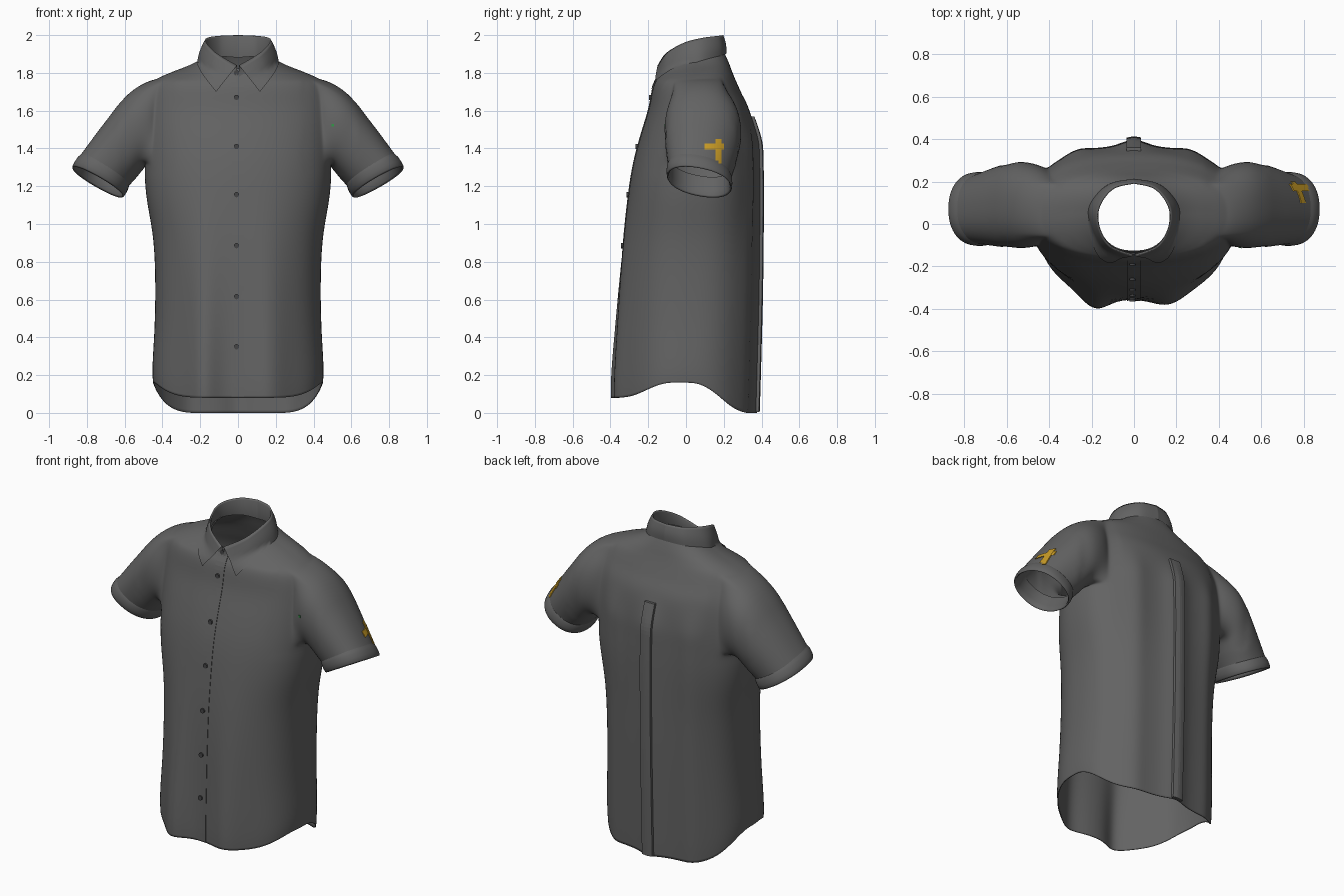
import bpy, bmesh, math
from mathutils import Vector
from mathutils.bvhtree import BVHTree

if "Cube" in bpy.data.objects:
    bpy.data.objects.remove(bpy.data.objects["Cube"])


def material(name, rgb):
    m = bpy.data.materials.new(name)
    m.diffuse_color = (*rgb, 1)
    m.use_nodes = True
    m.node_tree.nodes["Principled BSDF"].inputs["Base Color"].default_value = m.diffuse_color
    return m


CLOTH = material("charcoal cloth", (0.125, 0.125, 0.125))
DARK = material("dark button", (0.06, 0.06, 0.062))
GOLD = material("gold thread", (0.60, 0.34, 0.02))
GREEN = material("green thread", (0.03, 0.30, 0.06))


def spow(v, p):
    return math.copysign(abs(v) ** p, v)


def sstep(a, b, v):
    t = min(1, max(0, (v - a) / (b - a)))
    return t * t * (3 - 2 * t)


def spline(pts, t):
    """Smooth curve through tuples; t counts points."""
    n = len(pts) - 1
    i = min(int(t), n - 1)
    f = t - i
    q = [pts[min(n, max(0, i + k))] for k in (-1, 0, 1, 2)]
    return [b + 0.5 * f * (c - a + f * (2*a - 5*b + 4*c - d + f * (3*(b - c) + d - a)))
            for a, b, c, d in zip(*q)]


def finish(bm, name, mat, smooth=True, thick=0):
    bmesh.ops.recalc_face_normals(bm, faces=bm.faces[:])
    for f in bm.faces:
        f.smooth = smooth
    me = bpy.data.meshes.new(name)
    bm.to_mesh(me)
    bm.free()
    me.materials.append(mat)
    ob = bpy.data.objects.new(name, me)
    bpy.context.collection.objects.link(ob)
    if thick:
        mod = ob.modifiers.new("thickness", 'SOLIDIFY')
        mod.thickness = thick
        mod.offset = -1
    return ob


def skin(bm, rows, closed=True):
    """Quads between consecutive rows of vertices."""
    for r, s in zip(rows, rows[1:]):
        n = len(r)
        for i in range(n if closed else n - 1):
            j = (i + 1) % n
            q = (r[i], r[j], s[j], s[i])
            if None not in q:
                bm.faces.new(q)


# ---- torso: z, half width, front y, back y
TORSO = [(0, .45, -.355, .345), (.15, .452, -.355, .35), (.6, .438, -.345, .362),
         (.9, .447, -.33, .366), (1.15, .485, -.305, .368), (1.31, .495, -.28, .366),
         (1.45, .495, -.245, .36), (1.6, .49, -.20, .335), (1.70, .475, -.18, .29),
         (1.768, .44, -.165, .26), (1.81, .36, -.155, .243), (1.85, .265, -.145, .228),
         (1.885, .20, -.135, .213), (1.91, .172, -.13, .20)]
N, SUB = 144, 5
R0, R1, C0, C1 = 5 * SUB, 9 * SUB, -11, 15      # armhole window in the grid


def gauss(x, c, w):
    return math.exp(-((x - c) / w) ** 2)


def torso_point(row, i):
    z, hw, yf, yb = spline(TORSO, row / SUB)
    a = 2 * math.pi * i / N
    c, s = math.cos(a), math.sin(a)
    yc = 0.05 * min(1, z / 1.2)
    p = .85 if s < 0 else .85 - .07 * (1 - sstep(1.6, 1.85, z))
    x = hw * spow(c, .85)
    y = yc + (yb - yc if s > 0 else yc - yf) * spow(s, p)
    drape = 1 - sstep(0, 1.35, z)
    if s < 0:                                    # hanging folds
        y -= drape * abs(s) * (.065 * gauss(x, -.19, .09) + .04 * gauss(x, .17, .10))
        hem = .08 + .08 * (1 - sstep(.15, .95, -s))
    else:
        back = 1 - sstep(1.4, 1.62, z)
        y += back * s * (.018 * (gauss(x, -.27, .07) + gauss(x, .27, .07)) + .03 * gauss(x, 0, .075))
        hem = .16 * (1 - sstep(0, .9, s))
    dip = .085 * sstep(1.7, 1.91, z) * ((1 - s) / 2) ** 2  # neckline lower in front
    return Vector((x, y, z + hem * max(0, 1 - z / .45) - dip))


bm = bmesh.new()
nrows = (len(TORSO) - 1) * SUB + 1
grid = [[bm.verts.new(torso_point(r, i)) for i in range(N)] for r in range(nrows)]
for r in range(nrows - 1):
    for i in range(N):
        k = (i + N // 4) % N - N // 4            # signed column, right side near 0
        m = N // 2 - 1 - i                       # mirrored column, left side
        if R0 <= r < R1 and (C0 <= k < C1 or C0 <= m < C1):
            continue
        j = (i + 1) % N
        bm.faces.new((grid[r][i], grid[r][j], grid[r + 1][j], grid[r + 1][i]))

# ---- sleeves: top x,z, bottom x,z, y min, y max
SLEEVE = [(.44, 1.785, .485, 1.31, -.14, .32), (.565, 1.71, .50, 1.29, -.122, .305),
          (.71, 1.53, .54, 1.245, -.108, .275), (.845, 1.347, .582, 1.20, -.095, .237)]


def ring_frame(t, side):
    tx, tz, bx, bz, y0, y1 = spline(SLEEVE, t * 3)
    c = Vector((side * (tx + bx) / 2, (y0 + y1) / 2, (tz + bz) / 2))
    u = Vector((side * (tx - bx) / 2, 0, (tz - bz) / 2))
    return c, u, Vector((0, (y1 - y0) / 2, -.03 * t))


def ring_point(frame, th, k=1):
    c, u, v = frame
    return c + k * (u * spow(math.sin(th), .9) + v * spow(math.cos(th), .9))


for side in (1, -1):
    cells = ([(R0, i) for i in range(C0, C1)] + [(r, C1) for r in range(R0, R1)] +
             [(R1, i) for i in range(C1, C0, -1)] + [(r, C0) for r in range(R1, R0, -1)])
    loop = [grid[r][(i if side > 0 else N // 2 - i) % N] for r, i in cells]
    c, u, v = ring_frame(0, side)
    ang = [math.atan2((p.co - c).dot(u) / u.length_squared, (p.co.y - c.y) / v.y) for p in loop]
    rows = [loop]
    for k in range(1, 25):
        t = k / 24
        w = sstep(0, .4, t)
        fr = ring_frame(t, side)
        rows.append([bm.verts.new(p.co.lerp(ring_point(fr, th), w)) for p, th in zip(loop, ang)])
    skin(bm, rows)

# soften the shoulder seam
seam = [v for v in bm.verts if .34 < abs(v.co.x) < .62 and v.co.z > 1.26 and not v.is_boundary]
for _ in range(10):
    bmesh.ops.smooth_vert(bm, verts=seam, factor=.5, use_axis_x=True, use_axis_y=True, use_axis_z=True)
bm.normal_update()
tree = BVHTree.FromBMesh(bm)
finish(bm, "shirt_body", CLOTH, thick=.005)

# ---- rolled cuffs
CUFF = [(-.02, .99), (-.006, 1.02), (.005, 1.04), (.03, 1.05), (.052, 1.04), (.06, 1.01),
        (.05, .97), (.02, .95), (-.06, .95)]
for side, label in ((1, "right"), (-1, "left")):
    bm = bmesh.new()
    c, u, v = ring_frame(1, side)
    axis = Vector((side * .49, 0, -.87))
    skin(bm, [[bm.verts.new(ring_point((c + axis * d, u, v), 2 * math.pi * i / 64, k))
               for i in range(64)] for d, k in CUFF])
    finish(bm, "cuff_" + label, CLOTH)


# ---- cloth strips laid on the shirt surface
def hit(u, v, d):
    o = Vector((u, -2 * d.y, v)) if d.y else Vector((-2 * d.x, u, v))
    return tree.ray_cast(o, d)[0]


def strip(name, u0, u1, v0, v1, nu, nv, d, off, mat):
    d = Vector(d)
    us = [u0 + (u1 - u0) * i / nu for i in range(nu + 1)]
    us = [us[0]] + us + [us[-1]]
    bm = bmesh.new()
    rows = []
    for j in range(-1, nv + 2):
        v = v0 + (v1 - v0) * min(nv, max(0, j)) / nv
        row = []
        for i, u in enumerate(us):
            p = hit(u, v, d)
            edge = i in (0, len(us) - 1) or j in (-1, nv + 1)
            row.append(bm.verts.new(p - d * (0 if edge else off)) if p else None)
        rows.append(row)
    skin(bm, rows, closed=False)
    return finish(bm, name, mat, smooth=False)


strip("button_placket", -.034, .031, .086, 1.80, 5, 70, (0, 1, 0), .003, CLOTH)
strip("back_pleat", -.036, .034, .004, 1.57, 5, 70, (0, -1, 0), .016, CLOTH)
strip("sleeve_patch_bar", .098, .20, 1.395, 1.425, 8, 4, (-1, 0, 0), .005, GOLD)
strip("sleeve_patch_post", .155, .188, 1.32, 1.45, 4, 8, (-1, 0, 0), .006, GOLD)
strip("chest_stitch", .495, .508, 1.517, 1.53, 1, 1, (0, 1, 0), .003, GREEN)

# ---- collar: top edge and turned-down edge, back to front
TOP = [(0, .197, 2.0), (.10, .17, 1.996), (.165, .085, 1.985), (.168, -.01, 1.96),
       (.115, -.105, 1.905), (.005, -.15, 1.84)]
LOW = [(0, .213, 1.90), (.12, .188, 1.892), (.204, .10, 1.87), (.213, .015, 1.84),
       (.175, -.09, 1.775), (.116, -.16, 1.70)]
bm = bmesh.new()
rows = []
S = 60
for k in range(-S, S + 1):
    side = 1 if k >= 0 else -1
    t = abs(k) / S * 5
    a, b = Vector(spline(TOP, t)), Vector(spline(LOW, t))
    out = Vector((a.x, a.y - .03, 0)).normalized()
    inner = Vector((a.x * .97, .03 + (a.y - .03) * .96, a.z))
    foot = Vector((a.x * 1.01, .03 + (a.y - .03) * 1.0, a.z - .12 + .06 * t / 5))
    pts = [foot, inner - Vector((0, 0, .01)), a]
    for j in range(1, 9):
        f = j / 8
        pts.append(a.lerp(b, f) + out * .007 * math.sin(math.pi * f))
    row = []
    for n, p in enumerate(pts):
        if n > 2 and p.y < .03:                  # keep the wings outside the chest
            h = hit(p.x * side, p.z, Vector((0, 1, 0)))
            if h and h.y - .009 < p.y and h.y > -.3:
                p.y = h.y - .009
        row.append(bm.verts.new((p.x * side, p.y, p.z)))
    rows.append(row)
skin(bm, rows, closed=False)
finish(bm, "collar", CLOTH)

# ---- buttons
for n, z in enumerate((1.80, 1.67, 1.41, 1.155, .885, .615, .35)):
    p = hit(-.008, z, Vector((0, 1, 0)))
    bpy.ops.mesh.primitive_cylinder_add(vertices=16, radius=.014, depth=.012,
                                        location=(-.008, p.y - .005, z), rotation=(math.pi / 2, 0, 0))
    ob = bpy.context.object
    ob.name = "button_%d" % (n + 1)
    ob.data.materials.append(DARK)
